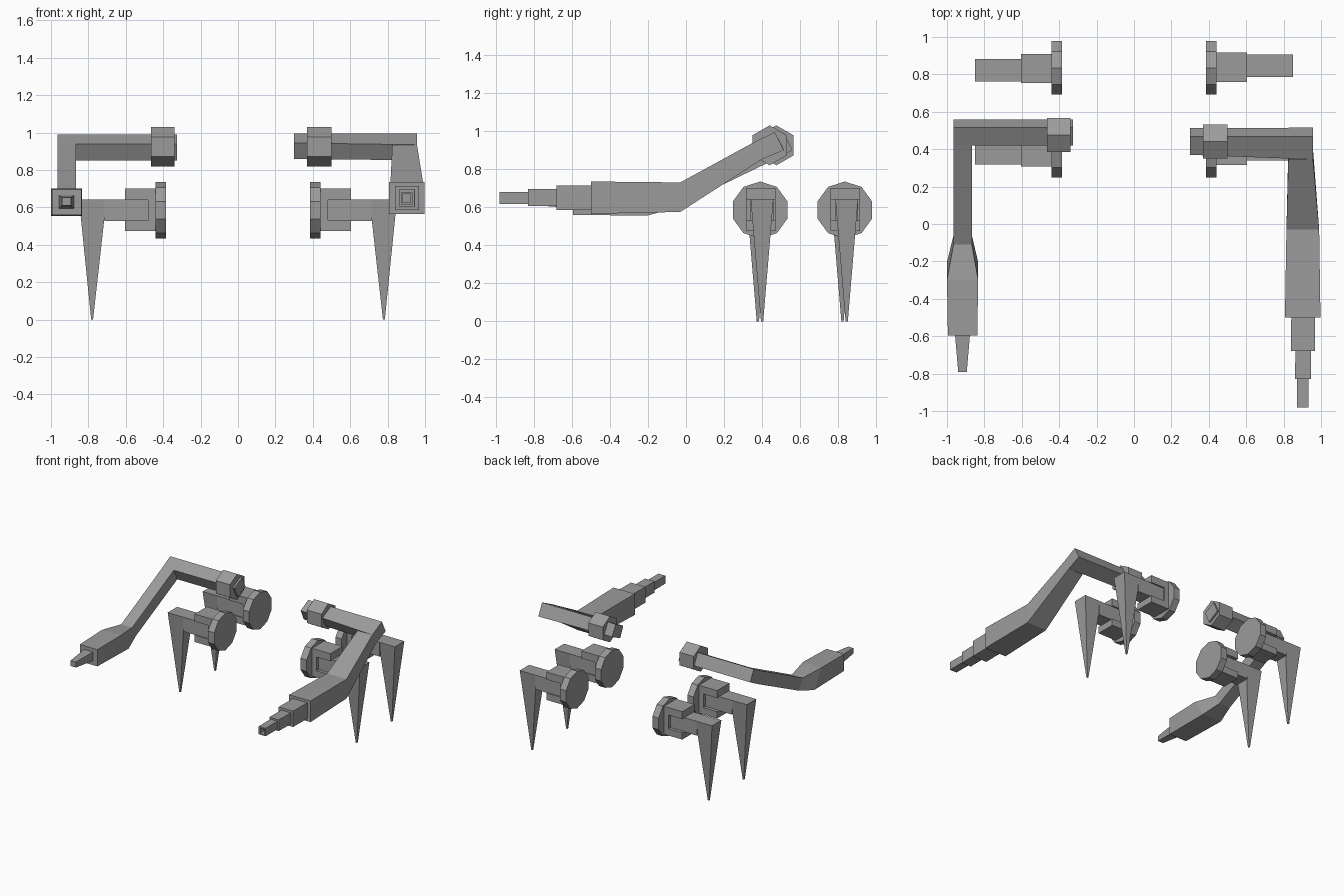
import bpy, bmesh, math
from mathutils import Vector

if "Cube" in bpy.data.objects:
    bpy.data.objects.remove(bpy.data.objects["Cube"])

grey = bpy.data.materials.new("mid grey")
grey.diffuse_color = (0.33, 0.33, 0.33, 1)
grey.use_nodes = True
grey.node_tree.nodes["Principled BSDF"].inputs["Base Color"].default_value = grey.diffuse_color


def finish(name, bm):
    bmesh.ops.recalc_face_normals(bm, faces=bm.faces)
    mesh = bpy.data.meshes.new(name)
    bm.to_mesh(mesh)
    bm.free()
    mesh.materials.append(grey)
    obj = bpy.data.objects.new(name, mesh)
    bpy.context.collection.objects.link(obj)
    return obj


def loft(name, rings):
    """Skin a list of equal-sized point rings and cap both ends."""
    bm = bmesh.new()
    rows = [[bm.verts.new(p) for p in ring] for ring in rings]
    n = len(rows[0])
    for a, b in zip(rows, rows[1:]):
        for i in range(n):
            j = (i + 1) % n
            bm.faces.new((a[i], a[j], b[j], b[i]))
    bm.faces.new(rows[0])
    bm.faces.new(rows[-1])
    return finish(name, bm)


def prism_x(name, profile, x0, x1):
    """Extrude a (y, z) profile along x."""
    return loft(name, [[(x, y, z) for y, z in profile] for x in (x0, x1)])


def ngon(n, r, y, z):
    """Polygon profile in (y, z) with a corner pointing up."""
    return [(y + r * math.sin(2 * math.pi * i / n), z + r * math.cos(2 * math.pi * i / n))
            for i in range(n)]


def ring_y(x0, x1, top, bottom):
    """Four-corner ring across x; top and bottom are (y, z) pairs."""
    return [(x0, *top), (x1, *top), (x1, *bottom), (x0, *bottom)]


def box_ring(y, cx, cz, hx, hz):
    return ring_y(cx - hx, cx + hx, (y, cz + hz), (y, cz - hz))


def ring_z(z, x0, x1, y0, y1):
    return [(x0, y0, z), (x1, y0, z), (x1, y1, z), (x0, y1, z)]


# Four walking legs
for side, s, dy in (("right", 1, 0.01), ("left", -1, -0.012)):
    for row, y in (("front", 0.39), ("rear", 0.835)):
        tag = f"{side}_{row}"
        # Round hip plate
        prism_x(f"{tag}_hip_disc", ngon(10, 0.15, y, 0.585), s * 0.385, s * 0.44)
        # Forked bracket, open to front and back
        fork = [(0.44, 0.475), (0.603, 0.475), (0.603, 0.53), (0.48, 0.53),
                (0.48, 0.64), (0.603, 0.64), (0.603, 0.70), (0.44, 0.70)]
        fy = y + dy * 0.3
        loft(f"{tag}_hip_fork", [[(s * x, yy, z) for x, z in fork]
                                 for yy in (fy - 0.078, fy + 0.078)])
        # Horizontal limb and pointed foot
        c = y + dy
        h = 0.06
        limb = [(c - h, 0.527), (c + h, 0.527), (c + h, 0.642), (c - h, 0.642)]
        prism_x(f"{tag}_limb", limb, s * 0.475, s * 0.715)
        loft(f"{tag}_spike", [ring_z(0.642, s * 0.703, s * 0.85, c - h, c + h),
                              ring_z(0.0, s * 0.775, s * 0.785, c - 0.006, c + 0.006)])

# Left arm: shoulder, upper bar, forearm with hand
prism_x("left_shoulder", ngon(6, 0.105, 0.475, 0.925), -0.465, -0.34)
prism_x("left_upper_arm", [(0.515, 0.99), (0.56, 0.90), (0.465, 0.85), (0.42, 0.94)],
        -0.965, -0.325)
loft("left_forearm_and_hand", [
    ring_y(-0.965, -0.867, (0.42, 0.94), (0.465, 0.85)),
    ring_y(-0.965, -0.867, (-0.11, 0.68), (-0.06, 0.596)),
    ring_y(-1.0, -0.833, (-0.30, 0.70), (-0.205, 0.555)),
    ring_y(-0.995, -0.838, (-0.595, 0.695), (-0.595, 0.56))])
loft("left_hand_tip", [box_ring(-0.58, -0.917, 0.63, 0.041, 0.036),
                       box_ring(-0.79, -0.917, 0.632, 0.023, 0.022)])

# Right arm: shoulder, upper bar, forearm
prism_x("right_shoulder", ngon(6, 0.105, 0.44, 0.925), 0.37, 0.50)
bar_in = [(0.467, 0.995), (0.513, 0.91), (0.41, 0.86), (0.37, 0.945)]
bar_out = [(0.467, 0.995), (0.515, 0.90), (0.40, 0.852), (0.345, 0.935)]
loft("right_upper_arm", [[(0.30, y, z) for y, z in bar_in],
                         [(0.957, y, z) for y, z in bar_out]])
loft("right_forearm", [
    ring_y(0.825, 0.957, (0.345, 0.935), (0.40, 0.852)),
    ring_y(0.815, 0.99, (-0.03, 0.73), (-0.03, 0.575)),
    ring_y(0.807, 0.997, (-0.50, 0.735), (-0.50, 0.565))])

# Stepped barrel with a square bore
steps = [(-0.49, -0.68, 0.064, 0.064), (-0.67, -0.83, 0.042, 0.045)]
for i, (y0, y1, hx, hz) in enumerate(steps):
    loft(f"right_barrel_step_{i + 1}", [box_ring(y0, 0.905, 0.65, hx, hz),
                                        box_ring(y1, 0.903, 0.65, hx, hz)])
loft("right_barrel_muzzle", [box_ring(-0.82, 0.902, 0.649, 0.031, 0.032),
                             box_ring(-0.98, 0.902, 0.649, 0.031, 0.032),
                             box_ring(-0.98, 0.902, 0.649, 0.021, 0.022),
                             box_ring(-0.93, 0.902, 0.649, 0.021, 0.022)])
